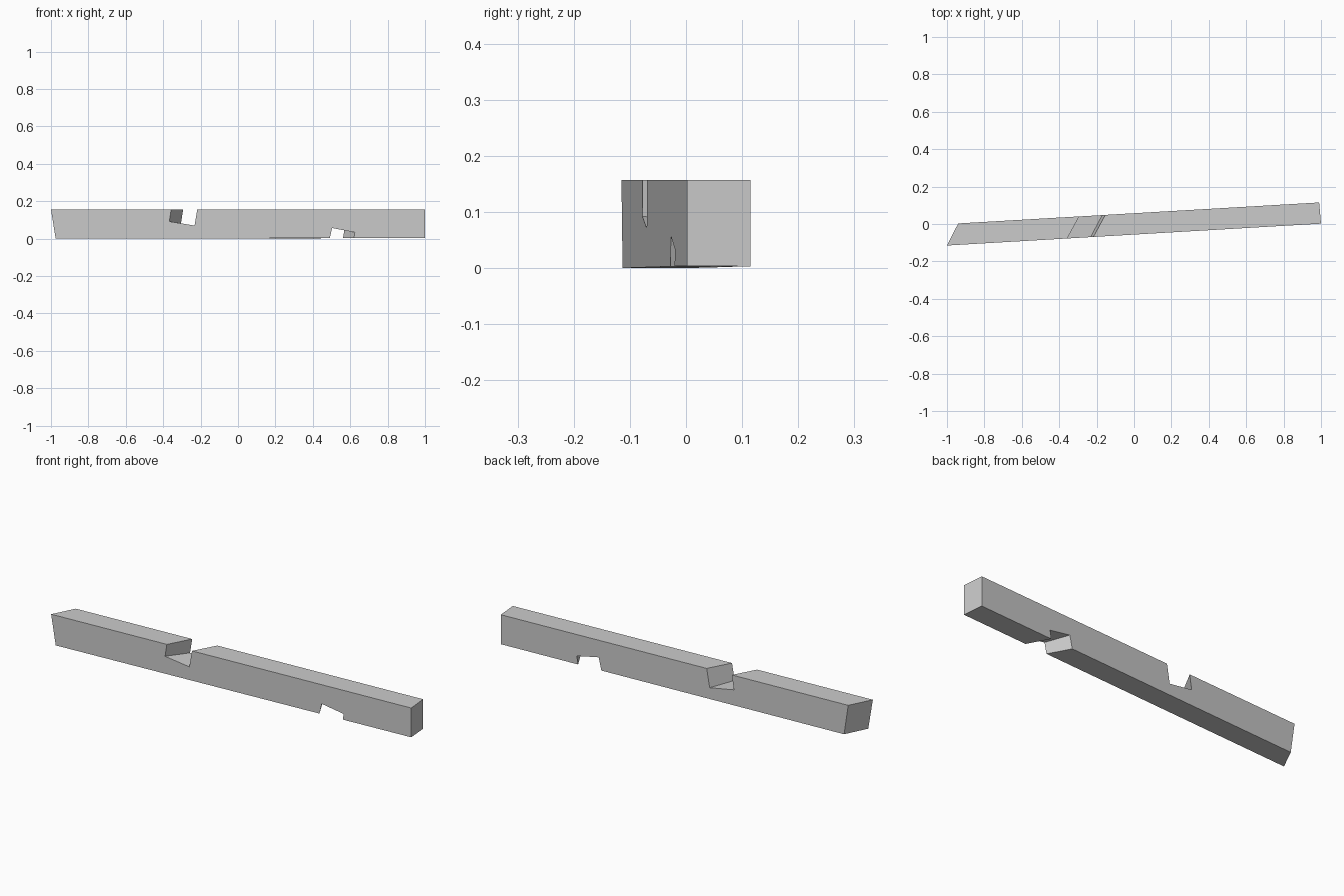
import bpy
import bmesh
from mathutils import Vector

if "Cube" in bpy.data.objects:
    bpy.data.objects.remove(bpy.data.objects["Cube"], do_unlink=True)

grey = bpy.data.materials.new("plain grey")
grey.use_nodes = True
colour = (0.6, 0.6, 0.6, 1)
grey.diffuse_color = colour
grey.node_tree.nodes["Principled BSDF"].inputs["Base Color"].default_value = colour


def prism(name, start, end):
    """Solid joining two matching four-sided outlines."""
    bm = bmesh.new()
    a = [bm.verts.new(p) for p in start]
    b = [bm.verts.new(p) for p in end]
    bm.faces.new(a)
    bm.faces.new(b[::-1])
    for i in range(len(a)):
        j = (i + 1) % len(a)
        bm.faces.new((a[i], b[i], b[j], a[j]))
    bmesh.ops.recalc_face_normals(bm, faces=bm.faces)
    mesh = bpy.data.meshes.new(name)
    bm.to_mesh(mesh)
    bm.free()
    mesh.materials.append(grey)
    obj = bpy.data.objects.new(name, mesh)
    bpy.context.collection.objects.link(obj)
    return obj


# Beam with a raked, slanted left end and a square right end
beam = prism(
    "beam",
    [(-0.975, -0.113, 0), (-0.917, 0.004, 0), (-0.94, 0.003, 0.157), (-1, -0.115, 0.157)],
    [(1, 0.002, 0.004), (0.99, 0.115, 0.003), (0.99, 0.115, 0.157), (1, 0.002, 0.157)],
)


def cut_notch(name, outline, sweep):
    """Sweep an outline drawn on the front face through the beam."""
    d = Vector(sweep)
    front = [Vector((x, 0.058 * x - 0.056, z)) for x, z in outline]
    cutter = prism(name, [p - d * 0.4 for p in front], [p + d * 1.4 for p in front])
    cutter.hide_render = True
    mod = beam.modifiers.new(name, "BOOLEAN")
    mod.operation = "DIFFERENCE"
    mod.solver = "EXACT"
    mod.object = cutter
    bpy.context.view_layer.objects.active = beam
    bpy.ops.object.modifier_apply(modifier=name)
    bpy.data.objects.remove(cutter, do_unlink=True)


# Skewed joint notches in the top and the underside
cut_notch("top_notch",
          [(-0.35, 0.2), (-0.367, 0.092), (-0.232, 0.07), (-0.21, 0.2)],
          (0.062, 0.117, -0.01))
cut_notch("bottom_notch",
          [(0.483, -0.03), (0.503, 0.057), (0.625, 0.034), (0.614, -0.03)],
          (-0.058, 0.113, 0.011))
